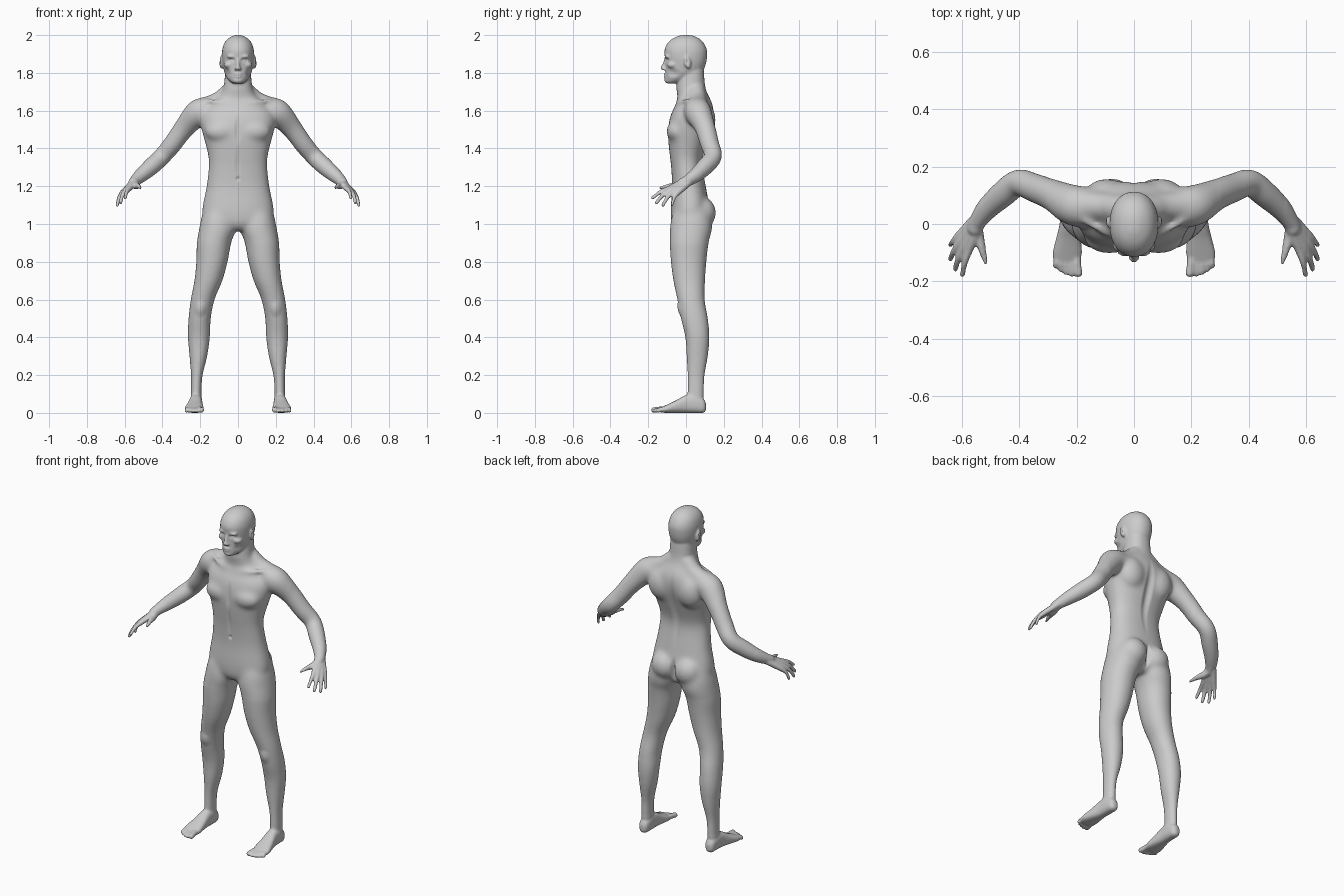
import bpy, bmesh, math
from mathutils import Vector, Matrix

bm = bmesh.new()
N = 28


def resample(rows, k=5):
    """Catmull-Rom interpolation of rows of numbers."""
    out = []
    for i in range(len(rows) - 1):
        a, b, c, d = (rows[min(max(j, 0), len(rows) - 1)] for j in (i - 1, i, i + 1, i + 2))
        for s in range(k):
            t = s / k
            out.append([0.5 * (2 * q + (r - p) * t + (2 * p - 5 * q + 4 * r - w) * t * t
                               + (3 * q - p - 3 * r + w) * t ** 3) for p, q, r, w in zip(a, b, c, d)])
    out.append(list(rows[-1]))
    return out


def skin(rings):
    """Bridge rings of points into a closed solid."""
    vs = [[bm.verts.new(p) for p in ring] for ring in rings]
    for a, b in zip(vs, vs[1:]):
        for i in range(N):
            j = (i + 1) % N
            bm.faces.new((a[i], a[j], b[j], b[i]))
    bm.faces.new(vs[0][::-1])
    bm.faces.new(vs[-1])


def stack(rows, p=2.2, along_y=False):
    """Rows of (position, centre x, half width, low, high) along z or y."""
    rings = []
    for t, c, hw, lo, hi in resample(rows):
        ring = []
        for i in range(N):
            a = 2 * math.pi * i / N
            ca, sa = math.cos(a), math.sin(a)
            x = c + hw * math.copysign(abs(ca) ** (2 / p), ca)
            o = (lo + hi) / 2 + (hi - lo) / 2 * math.copysign(abs(sa) ** (2 / p), sa)
            ring.append((x, t, o) if along_y else (x, o, t))
        rings.append(ring)
    skin(rings)


def ball(c, r, tilt=0):
    s = r if isinstance(r, tuple) else (r, r, r)
    m = Matrix.Translation(c) @ Matrix.Rotation(tilt, 4, 'X') @ Matrix.Diagonal((*s, 1))
    bmesh.ops.create_uvsphere(bm, u_segments=24, v_segments=16, radius=1, matrix=m)


def tube(pts):
    """Round limb through (x, y, z, radius) points with ball ends."""
    rows = resample(pts)
    rings = []
    for i, row in enumerate(rows):
        c = Vector(row[:3])
        tan = Vector(rows[min(i + 1, len(rows) - 1)][:3]) - Vector(rows[max(i - 1, 0)][:3])
        u = tan.cross(Vector((1, 1, 1))).normalized()
        v = tan.cross(u).normalized()
        rings.append([c + row[3] * (u * math.cos(2 * math.pi * j / N) + v * math.sin(2 * math.pi * j / N))
                      for j in range(N)])
    skin(rings)
    for q in (pts[0], pts[-1]):
        ball(q[:3], q[3])


# Leg
stack([(1.09, .10, .075, -.06, .12), (1.03, .105, .09, -.078, .135), (.97, .109, .098, -.086, .138),
       (.9, .127, .091, -.086, .12), (.8, .138, .083, -.08, .108), (.7, .157, .074, -.067, .101),
       (.6, .187, .063, -.046, .099), (.5, .203, .059, -.027, .116), (.4, .207, .058, -.004, .124),
       (.3, .21, .047, .003, .116), (.2, .218, .031, .008, .099), (.12, .221, .028, .008, .095),
       (.05, .222, .028, .01, .092)], 2.1)
# Foot and toes
stack([(.106, .222, .012, .015, .05), (.092, .222, .027, 0, .075), (.05, .222, .033, 0, .1),
       (0, .224, .035, 0, .095), (-.05, .228, .043, 0, .068), (-.1, .232, .051, 0, .044),
       (-.135, .234, .046, .002, .028)], 2.5, True)
for x0, x1, y1, r in ((.199, .194, -.171, .015), (.22, .217, -.174, .0105), (.238, .236, -.168, .0105),
                      (.255, .255, -.158, .0105), (.27, .273, -.145, .0105)):
    tube([(x0, -.105, .018, r), (x0, -.135, .019, r), (x1, y1, r, r)])
# Arm
tube([(.13, .06, 1.60, .065), (.205, .063, 1.592, .073), (.28, .1, 1.512, .056), (.345, .125, 1.425, .05),
      (.402, .143, 1.358, .047), (.457, .103, 1.306, .046), (.51, .054, 1.26, .039), (.545, .006, 1.228, .030),
      (.553, -.015, 1.218, .028)])
# Fingers running from the wrist through the palm
wrist = Vector((.55, 0, 1.222))
lift = Vector((.004, -.002, .007))
for knuckle, tip, r in (((.574, -.09, 1.188), (.597, -.178, 1.137), .0108),
                        ((.594, -.086, 1.178), (.622, -.157, 1.112), .0112),
                        ((.609, -.07, 1.168), (.640, -.123, 1.098), .0108),
                        ((.614, -.046, 1.163), (.640, -.074, 1.102), .0098)):
    k, t = Vector(knuckle), Vector(tip)
    s = wrist + (k - Vector((.597, -.075, 1.175))) * .45
    tube([(*s, .018), (*s.lerp(k, .55), .0165), (*k, .0145), (*(k.lerp(t, .5) + lift), r), (*t, r * .85)])
# Thumb
tube([(.547, -.005, 1.217, .02), (.54, -.045, 1.203, .02), (.526, -.095, 1.2, .0135), (.516, -.136, 1.191, .010)])
# Chest, shoulder blade, buttock
ball((.085, -.048, 1.49), (.09, .056, .06))
ball((.095, .088, 1.55), (.085, .07, .1))
ball((.077, .08, 1.06), (.083, .08, .085))
# Neck-to-shoulder muscle and collarbone
tube([(.03, .05, 1.71, .05), (.1, .06, 1.652, .05), (.18, .065, 1.617, .053), (.22, .065, 1.588, .058)])
tube([(.02, -.045, 1.635, .012), (.09, -.035, 1.645, .012), (.17, .01, 1.655, .012)])
# Ear, brow, nostril, cheekbone
ball((.088, .008, 1.856), (.011, .018, .035), .2)
ball((.03, -.094, 1.887), (.03, .02, .011))
ball((.011, -.118, 1.821), (.008, .011, .008))
ball((.047, -.07, 1.842), (.028, .03, .02))

# Mirror everything so far to the other side
dup = bmesh.ops.duplicate(bm, geom=bm.verts[:] + bm.edges[:] + bm.faces[:])
bmesh.ops.scale(bm, vec=(-1, 1, 1), verts=[g for g in dup["geom"] if isinstance(g, bmesh.types.BMVert)])

# Torso and neck
stack([(.965, 0, .05, -.05, .09), (1.0, 0, .14, -.075, .11), (1.05, 0, .187, -.081, .118),
       (1.1, 0, .187, -.08, .122), (1.2, 0, .167, -.074, .105), (1.3, 0, .156, -.079, .088),
       (1.36, 0, .158, -.086, .092), (1.45, 0, .18, -.095, .12), (1.52, 0, .197, -.094, .14),
       (1.58, 0, .195, -.08, .148), (1.63, 0, .155, -.056, .142), (1.67, 0, .11, -.045, .125),
       (1.70, 0, .086, -.05, .11), (1.74, 0, .074, -.049, .1), (1.8, 0, .068, -.04, .095),
       (1.86, 0, .06, -.03, .09)], 2.3)
# Head
stack([(1.744, 0, .02, -.1, -.05), (1.75, 0, .036, -.109, -.02), (1.77, 0, .056, -.111, .04),
       (1.80, 0, .071, -.109, .083), (1.84, 0, .08, -.109, .103), (1.88, 0, .085, -.112, .111),
       (1.92, 0, .084, -.114, .111), (1.955, 0, .074, -.099, .096), (1.98, 0, .055, -.073, .072),
       (1.995, 0, .03, -.04, .043), (2.0, 0, .012, -.015, .02)], 2.15)
# Nose, lips, chin
tube([(0, -.106, 1.878, .008), (0, -.114, 1.85, .0085), (0, -.125, 1.826, .0105)])
ball((0, -.106, 1.7915), (.023, .013, .006))
ball((0, -.105, 1.779), (.02, .013, .006))
ball((0, -.098, 1.759), (.024, .017, .014))

# Fuse all parts into one skin
mesh = bpy.data.meshes.new("body")
bm.to_mesh(mesh)
bm.free()
body = bpy.data.objects.new("body", mesh)
bpy.context.collection.objects.link(body)
bpy.context.view_layer.objects.active = body
body.select_set(True)
fuse = body.modifiers.new("fuse", 'REMESH')
fuse.mode = 'VOXEL'
fuse.voxel_size = .0055
bpy.ops.object.modifier_apply(modifier="fuse")

# Blend: strong on the trunk, medium on limbs, light on face, hands and feet
bm = bmesh.new()
bm.from_mesh(body.data)


def blend(times, test):
    verts = [v for v in bm.verts if test(abs(v.co.x), v.co.z)]
    for _ in range(times):
        bmesh.ops.smooth_vert(bm, verts=verts, factor=.5, use_axis_x=True, use_axis_y=True, use_axis_z=True)


blend(28, lambda x, z: x < .3 and .9 < z < 1.71)
blend(12, lambda x, z: x < .53 and .1 < z < 1.74)
blend(3, lambda x, z: True)

# Sculpt strokes: centre, reach, push (mirrored)
strokes = [((.033, -.1, 1.867), (.023, .04, .016), (0, .012, 0)),      # eye socket
           ((.033, -.095, 1.864), (.015, .04, .011), (0, -.007, 0)),   # eyelid
           ((0, -.115, 1.785), (.026, .03, .006), (0, .004, 0)),       # mouth
           ((.06, -.07, 1.80), (.03, .05, .03), (-.005, .004, 0)),     # cheek
           ((.1, .004, 1.858), (.02, .012, .02), (-.007, 0, 0)),       # ear bowl
           ((0, .13, 1.42), (.035, .08, .26), (0, -.014, 0)),          # spine
           ((0, .14, 1.05), (.02, .09, .09), (0, -.018, 0)),           # cleft
           ((0, -.1, 1.5), (.022, .05, .1), (0, .007, 0)),             # breastbone
           ((0, -.08, 1.32), (.018, .05, .12), (0, .005, 0)),          # midline
           ((0, -.08, 1.24), (.013, .04, .016), (0, .009, 0)),         # navel
           ((.2, -.035, .55), (.04, .05, .05), (0, -.008, 0))]         # kneecap
for c, r, d in strokes:
    for v in bm.verts:
        if abs(v.co.z - c[2]) < r[2]:
            side = -1 if v.co.x < 0 else 1
            t = ((abs(v.co.x) - c[0]) / r[0]) ** 2 + ((v.co.y - c[1]) / r[1]) ** 2 + ((v.co.z - c[2]) / r[2]) ** 2
            if t < 1:
                v.co += Vector((d[0] * side, d[1], d[2])) * (1 - t) ** 2
for f in bm.faces:
    f.smooth = True
bm.to_mesh(body.data)
bm.free()
